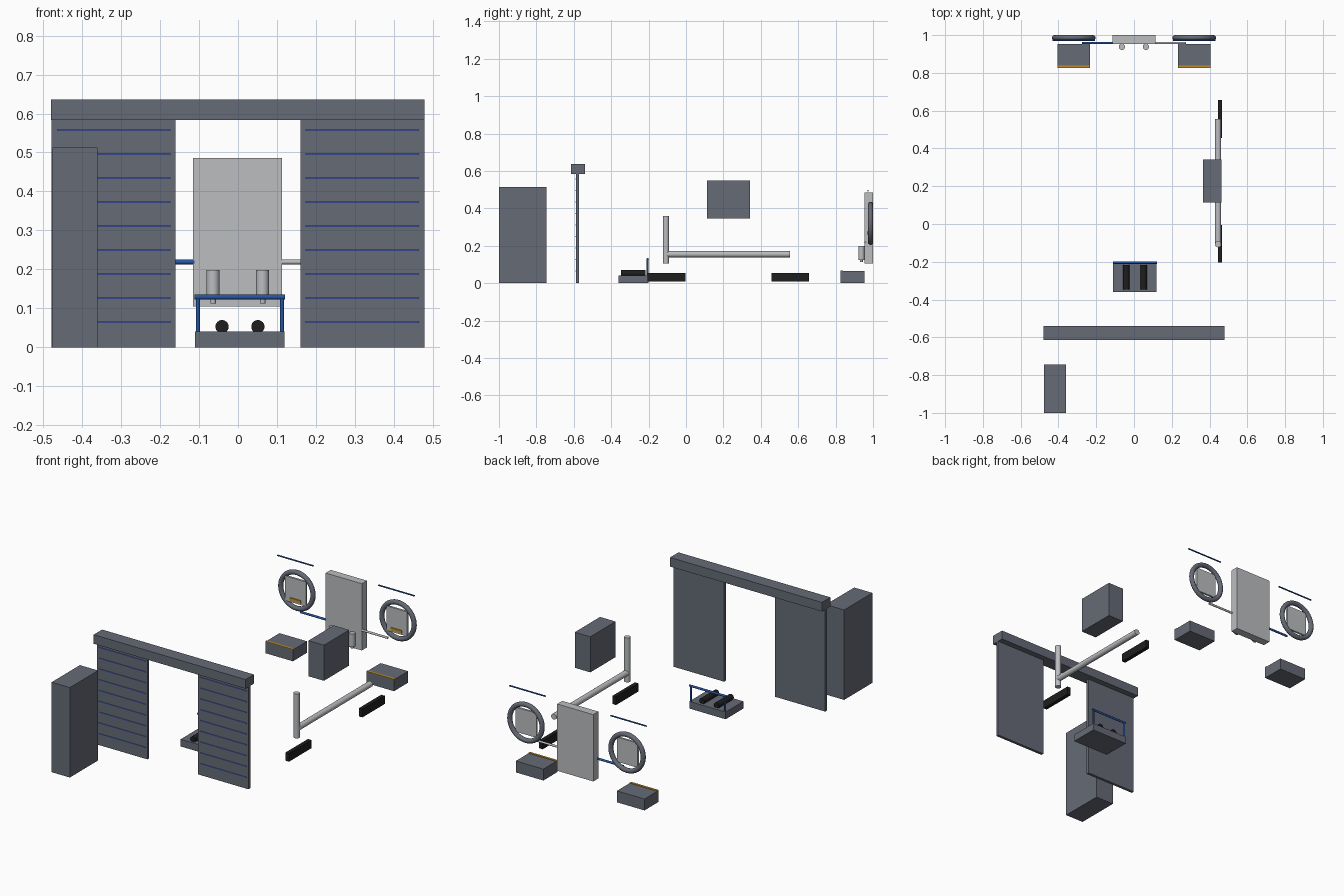
import bpy
import math
from mathutils import Vector

cube = bpy.data.objects.get("Cube")
if cube:
    bpy.data.objects.remove(cube, do_unlink=True)


def material(name, r, g, b):
    m = bpy.data.materials.new(name)
    m.use_nodes = True
    m.diffuse_color = (r, g, b, 1)
    m.node_tree.nodes["Principled BSDF"].inputs["Base Color"].default_value = (r, g, b, 1)
    return m


STEEL = material("slate grey", 0.13, 0.145, 0.18)
PALE = material("pale grey", 0.5, 0.51, 0.53)
BLACK = material("rubber black", 0.013, 0.013, 0.014)
BLUE = material("rail blue", 0.02, 0.09, 0.36)
GLOW = material("stripe blue", 0.1, 0.16, 0.62)
AMBER = material("amber", 0.55, 0.27, 0.02)


def finish(name, mat, smooth=False):
    ob = bpy.context.object
    ob.name = name
    ob.data.materials.append(mat)
    if smooth:
        bpy.ops.object.shade_smooth_by_angle(angle=math.radians(40))
    return ob


def box(name, mat, x, y, z):
    """Box from (min, max) pairs on each axis."""
    bpy.ops.mesh.primitive_cube_add(size=1, location=[(a + b) / 2 for a, b in (x, y, z)])
    bpy.context.object.scale = [b - a for a, b in (x, y, z)]
    bpy.ops.object.transform_apply(location=False, rotation=False)
    return finish(name, mat)


def rod(name, mat, start, end, radius):
    """Round bar between two points."""
    a, b = Vector(start), Vector(end)
    bpy.ops.mesh.primitive_cylinder_add(vertices=24, radius=radius, depth=(b - a).length,
                                        location=(a + b) / 2)
    bpy.context.object.rotation_euler = (b - a).to_track_quat('Z', 'Y').to_euler()
    return finish(name, mat, True)


# Cabinet in front of the gateway
box("cabinet", STEEL, (-0.476, -0.361), (-1, -0.745), (0, 0.513))

# Gateway: lintel and two striped panels
box("gate_lintel", STEEL, (-0.48, 0.478), (-0.615, -0.539), (0.584, 0.636))
for side, name in ((-1, "right"), (1, "left")):
    c = side * 0.319
    box(f"gate_panel_{name}", STEEL, (c - 0.159, c + 0.159), (-0.588, -0.572), (0, 0.588))
    for i in range(9):
        z = 0.065 + i * 0.0615
        box(f"gate_stripe_{name}_{i + 1}", GLOW, (c - 0.146, c + 0.146),
            (-0.592, -0.587), (z - 0.002, z + 0.002))

# Low base with rollers and a guard rail
box("roller_base", STEEL, (-0.11, 0.119), (-0.36, -0.2), (0, 0.041))
for i, x in enumerate((-0.041, 0.051)):
    rod(f"roller_{i + 1}", BLACK, (x, -0.348, 0.053), (x, -0.217, 0.053), 0.017)
for i, x in enumerate((-0.103, 0.113)):
    rod(f"guard_post_{i + 1}", BLUE, (x, -0.205, 0.036), (x, -0.205, 0.13), 0.005)
rod("guard_rail", BLUE, (-0.111, -0.205, 0.129), (0.121, -0.205, 0.129), 0.006)

# Side pipe run, its bumper blocks and the raised box
rod("side_pipe", PALE, (0.445, -0.107, 0.155), (0.445, 0.556, 0.155), 0.0165)
rod("side_riser", PALE, (0.445, -0.107, 0.105), (0.445, -0.107, 0.358), 0.0165)
for i, y in enumerate((-0.205, 0.456)):
    box(f"bumper_block_{i + 1}", BLACK, (0.444, 0.466), (y, y + 0.201), (0.008, 0.055))
box("raised_box", STEEL, (0.365, 0.463), (0.113, 0.341), (0.347, 0.55))

# Rear slab with two canisters
box("rear_slab", PALE, (-0.115, 0.113), (0.954, 1), (0.105, 0.486))
for i, x in enumerate((-0.064, 0.063)):
    rod(f"canister_{i + 1}", PALE, (x, 0.938, 0.124), (x, 0.938, 0.198), 0.0165)
    rod(f"canister_neck_{i + 1}", PALE, (x, 0.938, 0.112), (x, 0.938, 0.126), 0.007)

# Rear wings: arm, ring, face plate, bar above and box below
for side, name, arm in ((-1, "right", BLUE), (1, "left", PALE)):
    c = side * 0.319
    rod(f"arm_{name}", arm, (side * 0.112, 0.958, 0.219), (side * 0.275, 0.958, 0.219), 0.006)
    bpy.ops.mesh.primitive_torus_add(major_radius=0.102, minor_radius=0.0135,
                                     major_segments=48, minor_segments=12,
                                     location=(c, 0.9865, 0.32),
                                     rotation=(math.pi / 2, 0, 0))
    finish(f"ring_{name}", STEEL, True)
    box(f"face_plate_{name}", PALE, (c - 0.065, c + 0.065), (0.974, 0.986), (0.25, 0.39))
    box(f"face_tag_{name}", AMBER, (c - 0.034, c + 0.034), (0.969, 0.975), (0.26, 0.276))
    rod(f"top_bar_{name}", BLUE, (c - 0.113, 0.973, 0.495), (c + 0.113, 0.973, 0.495), 0.004)
    box(f"floor_box_{name}", STEEL, (c - 0.087, c + 0.087), (0.826, 0.954), (0, 0.065))
    box(f"floor_box_strip_{name}", AMBER, (c - 0.087, c + 0.087), (0.826, 0.839), (0.064, 0.068))
